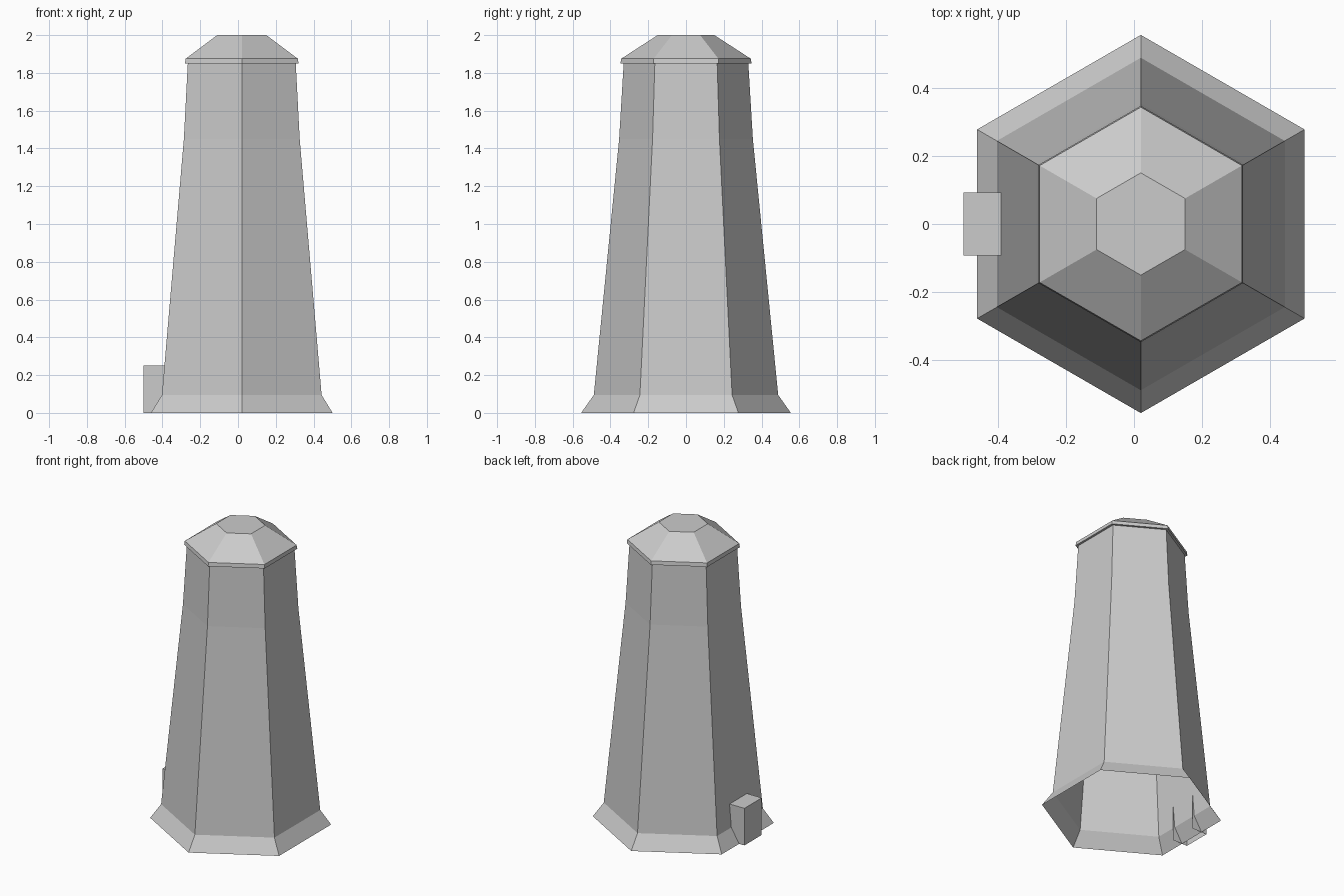
import bpy
import bmesh
from math import cos, sin, pi

cube = bpy.data.objects.get("Cube")
if cube:
    bpy.data.objects.remove(cube, do_unlink=True)

grey = bpy.data.materials.new("plain grey")
grey.use_nodes = True
colour = (0.6, 0.6, 0.6, 1)
grey.diffuse_color = colour
grey.node_tree.nodes["Principled BSDF"].inputs["Base Color"].default_value = colour

SIDES = 6
CENTRE_X = 0.02


def finish(name, bm):
    mesh = bpy.data.meshes.new(name)
    bm.to_mesh(mesh)
    bm.free()
    mesh.materials.append(grey)
    obj = bpy.data.objects.new(name, mesh)
    bpy.context.collection.objects.link(obj)
    return obj


def hex_loft(name, profile, close_top=False):
    """Six-sided shell through (radius, height) rings, corners on the y axis."""
    bm = bmesh.new()
    rings = []
    for radius, z in profile:
        angles = [pi / 2 + 2 * pi * i / SIDES for i in range(SIDES)]
        rings.append([bm.verts.new((CENTRE_X + radius * cos(a), radius * sin(a), z))
                      for a in angles])
    for low, high in zip(rings, rings[1:]):
        for i in range(SIDES):
            j = (i + 1) % SIDES
            bm.faces.new((low[i], low[j], high[j], high[i]))
    if close_top:
        bm.faces.new(rings[-1])
    return finish(name, bm)


# Tapered body with a flared skirt, open underneath
hex_loft("tower_body", [(0.555, 0), (0.488, 0.095), (0.354, 1.45), (0.33, 1.85)])

# Eave and truncated roof
hex_loft("roof_cap", [(0.33, 1.85), (0.347, 1.85), (0.343, 1.875), (0.15, 2)],
         close_top=True)

# Entrance porch, open below and towards the tower
bm = bmesh.new()
bmesh.ops.create_cube(bm, size=1)
for v in bm.verts:
    v.co.x = -0.445 + v.co.x * 0.11
    v.co.y *= 0.185
    v.co.z = (v.co.z + 0.5) * 0.25
bm.normal_update()
hidden = [f for f in bm.faces if f.normal.z < -0.9 or f.normal.x > 0.9]
bmesh.ops.delete(bm, geom=hidden, context="FACES")
finish("entrance_porch", bm)
